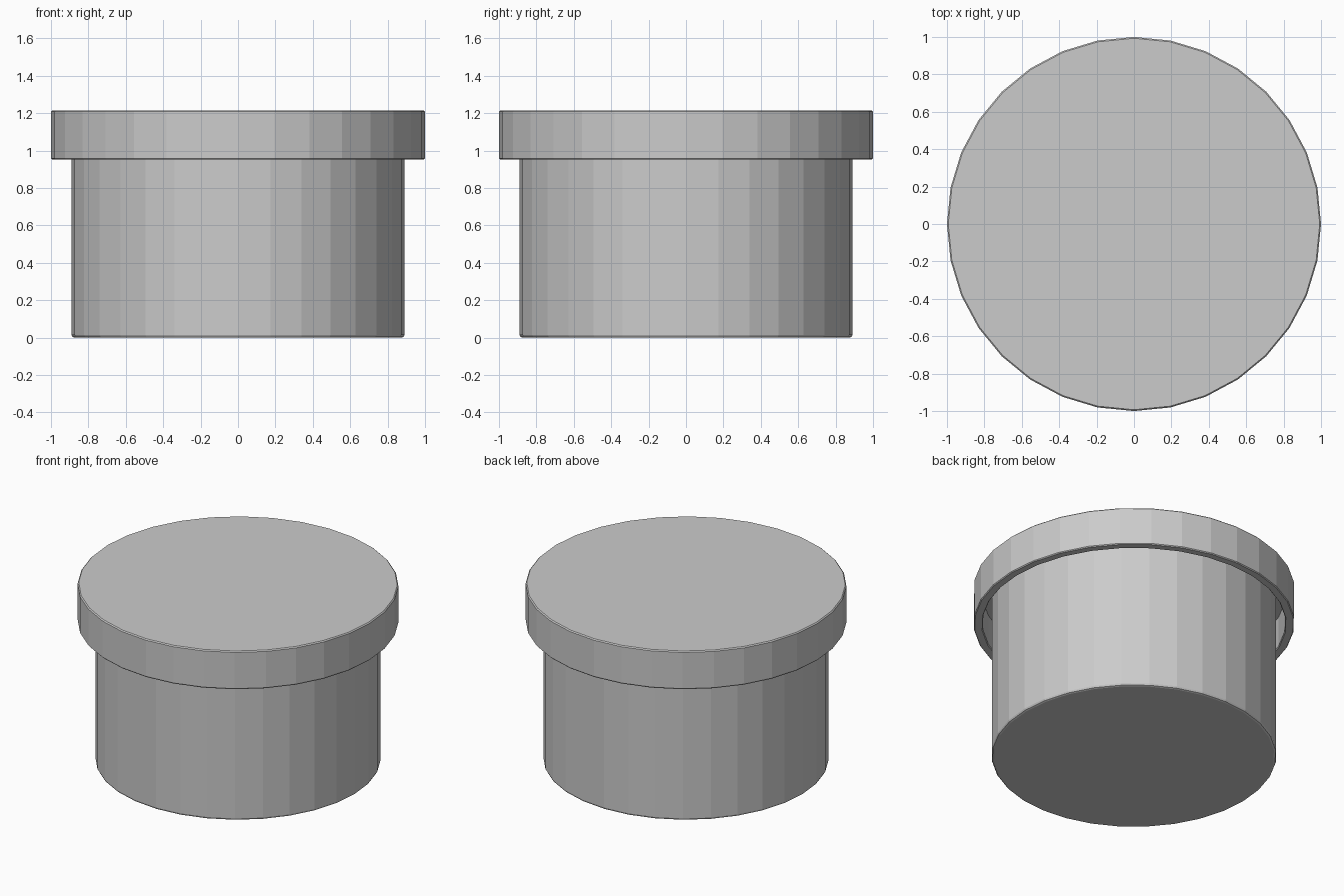
import bpy, bmesh, math

if "Cube" in bpy.data.objects:
    bpy.data.objects.remove(bpy.data.objects["Cube"])

SIDES = 32


def lathe(name, profile):
    """Revolve (radius, z) points around z; zero-radius ends become poles."""
    bm = bmesh.new()
    rings = []
    for r, z in profile:
        if r == 0:
            rings.append([bm.verts.new((0, 0, z))] * SIDES)
        else:
            rings.append([bm.verts.new((r * math.cos(2 * math.pi * i / SIDES),
                                        r * math.sin(2 * math.pi * i / SIDES), z))
                          for i in range(SIDES)])
    for a, b in zip(rings, rings[1:]):
        for i in range(SIDES):
            j = (i + 1) % SIDES
            bm.faces.new(list(dict.fromkeys((a[i], a[j], b[j], b[i]))))
    bmesh.ops.recalc_face_normals(bm, faces=bm.faces[:])
    mesh = bpy.data.meshes.new(name)
    bm.to_mesh(mesh)
    bm.free()
    obj = bpy.data.objects.new(name, mesh)
    bpy.context.collection.objects.link(obj)
    return obj


# Hollow container with a softened bottom edge and rim
lathe("container_body", [
    (0, 0), (0.875, 0), (0.885, 0.004), (0.89, 0.015),
    (0.89, 1.15), (0.88, 1.16), (0.85, 1.16), (0.84, 1.15),
    (0.84, 0.06), (0.83, 0.05), (0, 0.05)])

# Lid: hollow cap whose skirt hangs clear of the body
lathe("lid", [
    (0, 1.215), (0.993, 1.215), (1.0, 1.208),
    (1.0, 0.959), (0.995, 0.953), (0.95, 0.953), (0.945, 0.959),
    (0.945, 1.165), (0, 1.165)])
